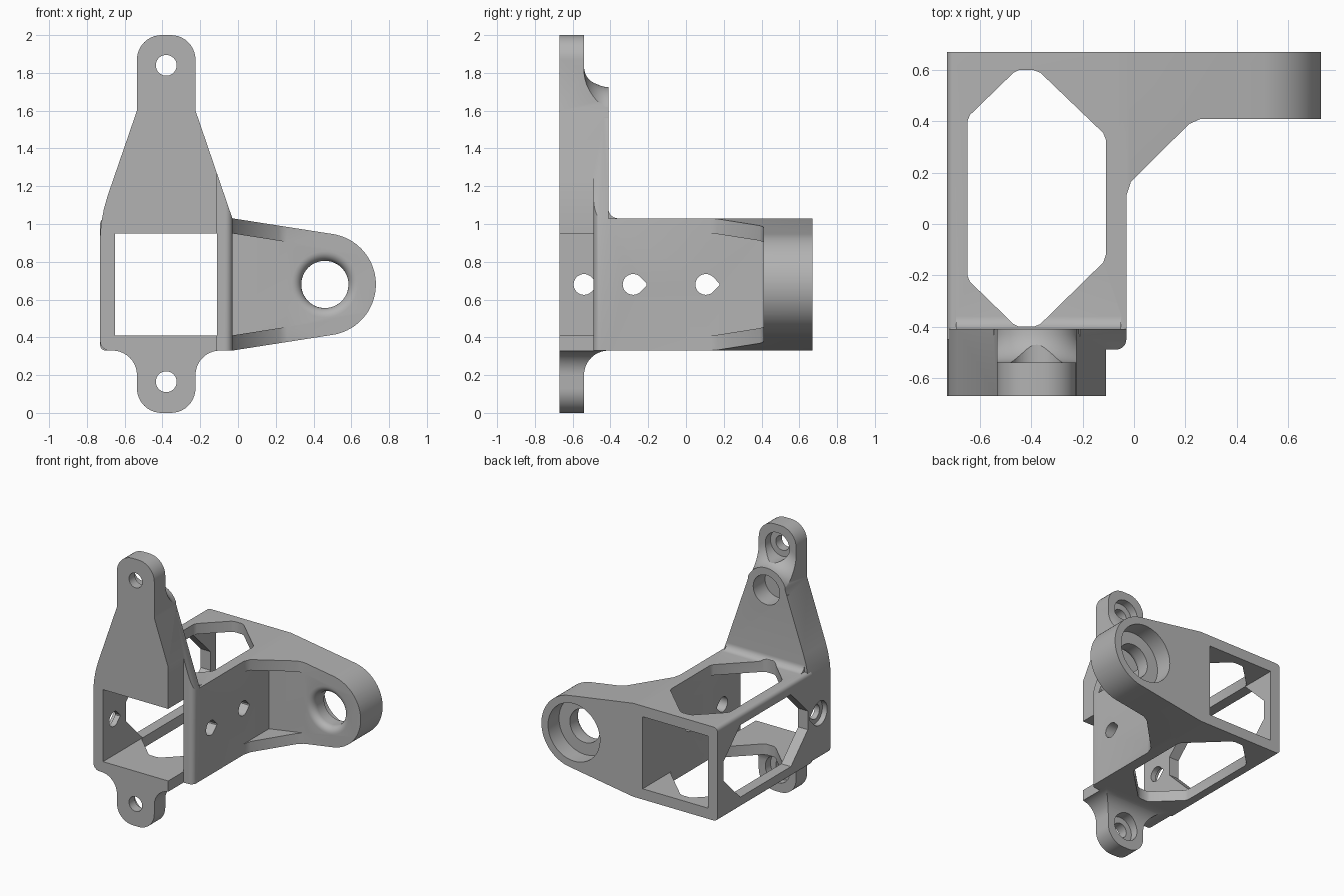
import bpy, bmesh
from math import sin, cos, radians, pi

if "Cube" in bpy.data.objects:
    bpy.data.objects.remove(bpy.data.objects["Cube"], do_unlink=True)

grey = bpy.data.materials.new("plain grey")
grey.use_nodes = True
COLOUR = (0.45, 0.45, 0.45, 1)
grey.diffuse_color = COLOUR
grey.node_tree.nodes["Principled BSDF"].inputs["Base Color"].default_value = COLOUR


def finish(name, bm):
    bmesh.ops.recalc_face_normals(bm, faces=bm.faces)
    mesh = bpy.data.meshes.new(name)
    bm.to_mesh(mesh)
    bm.free()
    mesh.materials.append(grey)
    ob = bpy.data.objects.new(name, mesh)
    bpy.context.collection.objects.link(ob)
    return ob


def prism(name, pts, axis, a, b):
    """Extrude a flat outline along an axis from a to b."""
    place = {"x": lambda p, d: (d, p[0], p[1]),
             "y": lambda p, d: (p[0], d, p[1]),
             "z": lambda p, d: (p[0], p[1], d)}[axis]
    bm = bmesh.new()
    ends = [[bm.verts.new(place(p, d)) for p in pts] for d in (a, b)]
    n = len(pts)
    for ring in ends:
        bm.faces.new(ring)
    for i in range(n):
        j = (i + 1) % n
        bm.faces.new((ends[0][i], ends[0][j], ends[1][j], ends[1][i]))
    return finish(name, bm)


def lathe(name, cx, cz, profile, n=48):
    """Turn a (radius, y) profile about a y axis through cx, cz."""
    bm = bmesh.new()
    rings = [[bm.verts.new((cx + r * cos(2 * pi * k / n), y, cz + r * sin(2 * pi * k / n)))
              for k in range(n)] for r, y in profile]
    bm.faces.new(rings[0])
    bm.faces.new(rings[-1])
    for p, q in zip(rings, rings[1:]):
        for k in range(n):
            m = (k + 1) % n
            bm.faces.new((p[k], p[m], q[m], q[k]))
    return finish(name, bm)


def combine(target, tool, operation):
    mod = target.modifiers.new("combine", "BOOLEAN")
    mod.operation, mod.solver, mod.object = operation, "EXACT", tool
    bpy.context.view_layer.objects.active = target
    bpy.ops.object.modifier_apply(modifier=mod.name)
    bpy.data.objects.remove(tool, do_unlink=True)


def cut(target, tool):
    combine(target, tool, "DIFFERENCE")


def arc(cx, cy, r, start, end, n=10):
    angles = [radians(start + (end - start) * i / n) for i in range(n + 1)]
    return [(cx + r * cos(t), cy + r * sin(t)) for t in angles]


def rect(x0, y0, x1, y1):
    return [(x0, y0), (x1, y0), (x1, y1), (x0, y1)]


def teardrop(cy, cz, r):
    return arc(cy, cz, r, 45, 315, 24) + [(cy + r * 1.3, cz - r * .1), (cy + r * 1.3, cz + r * .1)]


FRONT, BACK, STEP, REAR = -.67, .67, -.54, -.41
EAR_X, MID_Z = -.38, .68

# Mounting plate with an ear at each end
outline = (arc(-.68, .38, .05, 180, 270, 6)
           + arc(-.665, .2, .13, 90, 0)
           + arc(-.405, .13, .13, 180, 270)
           + arc(-.355, .13, .13, 270, 360)
           + arc(-.095, .2, .13, 180, 90)
           + [(-.03, .33), (-.03, 1.03), (-.225, 1.6)]
           + arc(-.355, 1.87, .13, 0, 90)
           + arc(-.405, 1.87, .13, 90, 180)
           + [(-.535, 1.6), (-.69, 1.15), (-.71, 1.08), (-.725, 1.0), (-.73, .93)])
bracket = prism("bracket", outline, "y", FRONT, REAR)

# Thin the lower ear with a concave step
cut(bracket, prism("lower_step", [(STEP, -.1)] + arc(REAR, .2, .13, 180, 90)
                   + [(-.3, .33), (-.3, -.1)], "x", -.9, .2))

# Thin the upper ear around a rounded, flared tower top
upper_step = prism("upper_step", rect(-.9, 1.56, .1, 2.1), "y", STEP, -.3)
flare = [(.165 + .13 - x, y) for x, y in
         [(.13 * sin(radians(t)), STEP + .13 - .13 * cos(radians(t))) for t in range(0, 91, 9)]]
cut(upper_step, lathe("flare", EAR_X, 1.56, [(.295, -.6)] + flare + [(.165, -.2)], 64))
cut(bracket, upper_step)

# Square sleeve
sleeve = prism("sleeve", arc(-.7, .36, .03, 180, 270, 5) + [(-.03, .33), (-.03, 1.03)]
               + arc(-.7, 1.0, .03, 90, 180, 5), "y", -.45, BACK)
combine(bracket, sleeve, "UNION")

# Fillet between tower and sleeve
fillet = prism("tower_fillet", arc(-.36, 1.08, .05, 180, 270, 8)
               + [(-.36, 1.0), (-.43, 1.0), (-.43, 1.08)], "x", -.695, -.05)
combine(bracket, fillet, "UNION")

# Side arm with tapered edges, round end and two corner webs
arm = prism("arm", [(-.09, 1.03), (-.09, .33), (-.03, .33)]
            + arc(.46, MID_Z, .27, -81, 81, 40) + [(-.03, 1.03)], "y", .05, BACK)
cut(arm, prism("web_slope", [(-.06, 0), (-.06, .09), (-.03, .11), (-.012, .165), (.215, .39),
                             (.26, .41), (1, .41), (1, 0)], "z", 0, 1.5))
cut(arm, prism("web_recess", [(-.05, .407), (.8, .54), (.8, .82), (-.05, .953)], "y", -.1, .41))
combine(bracket, arm, "UNION")

# Open front corner beside the plate
cut(bracket, prism("corner_gap", [(-.11, -.9), (-.11, -.49)] + arc(-.07, -.45, .04, -90, 0, 8)
                   + [(.2, -.45), (.2, -.9)], "z", -.2, 2.2))

# Square passage through the sleeve
cut(bracket, prism("passage", rect(-.65, .41, -.11, .95), "y", -.9, .9))

# Windows in top, bottom and outer side
cut(bracket, prism("top_window", [(-.65, .4), (-.64, .425), (-.47, .59), (-.45, .6), (-.39, .6),
                                  (-.365, .59), (-.12, .355), (-.11, .33), (-.11, -.12),
                                  (-.12, -.15), (-.365, -.39), (-.39, -.4), (-.45, -.4),
                                  (-.47, -.39), (-.64, -.225), (-.65, -.2)], "z", .2, 1.2))
cut(bracket, prism("side_window", [(.6, .61), (.6, .75), (.4, .95), (-.2, .95), (-.4, .75),
                                   (-.4, .61), (-.2, .41), (.4, .41)], "x", -.9, -.6))

# Screw holes in the side walls
for y in (-.28, .105):
    cut(bracket, prism("wall_hole", teardrop(y, MID_Z, .055), "x", -.2, .1))
cut(bracket, prism("outer_hole", teardrop(STEP, MID_Z, .055), "x", -.9, -.6))
cut(bracket, prism("outer_sink", teardrop(STEP, MID_Z, .09), "x", -.9, -.69))

# Ear holes with wide sinks behind, and a blind pocket in the tower
for z in (.165, 1.84):
    cut(bracket, lathe("ear_hole", EAR_X, z, [(.055, -.9), (.055, -.6), (.1, -.6), (.1, -.3)]))
cut(bracket, lathe("pocket", EAR_X, 1.56, [(.11, -.55), (.11, -.2)]))

# Stepped bore in the arm end with a rounded front lip
lip = [(.175 - .05 * sin(radians(t)), .46 - .05 * cos(radians(t))) for t in range(0, 91, 15)]
cut(bracket, lathe("bore", .46, MID_Z, [(.175, .3)] + lip + [(.125, .54), (.215, .54), (.215, .8)], 64))

# Smooth the round surfaces, keep edges sharp
bpy.ops.object.select_all(action="DESELECT")
bracket.select_set(True)
bpy.context.view_layer.objects.active = bracket
bpy.ops.object.shade_smooth_by_angle(angle=radians(30))
